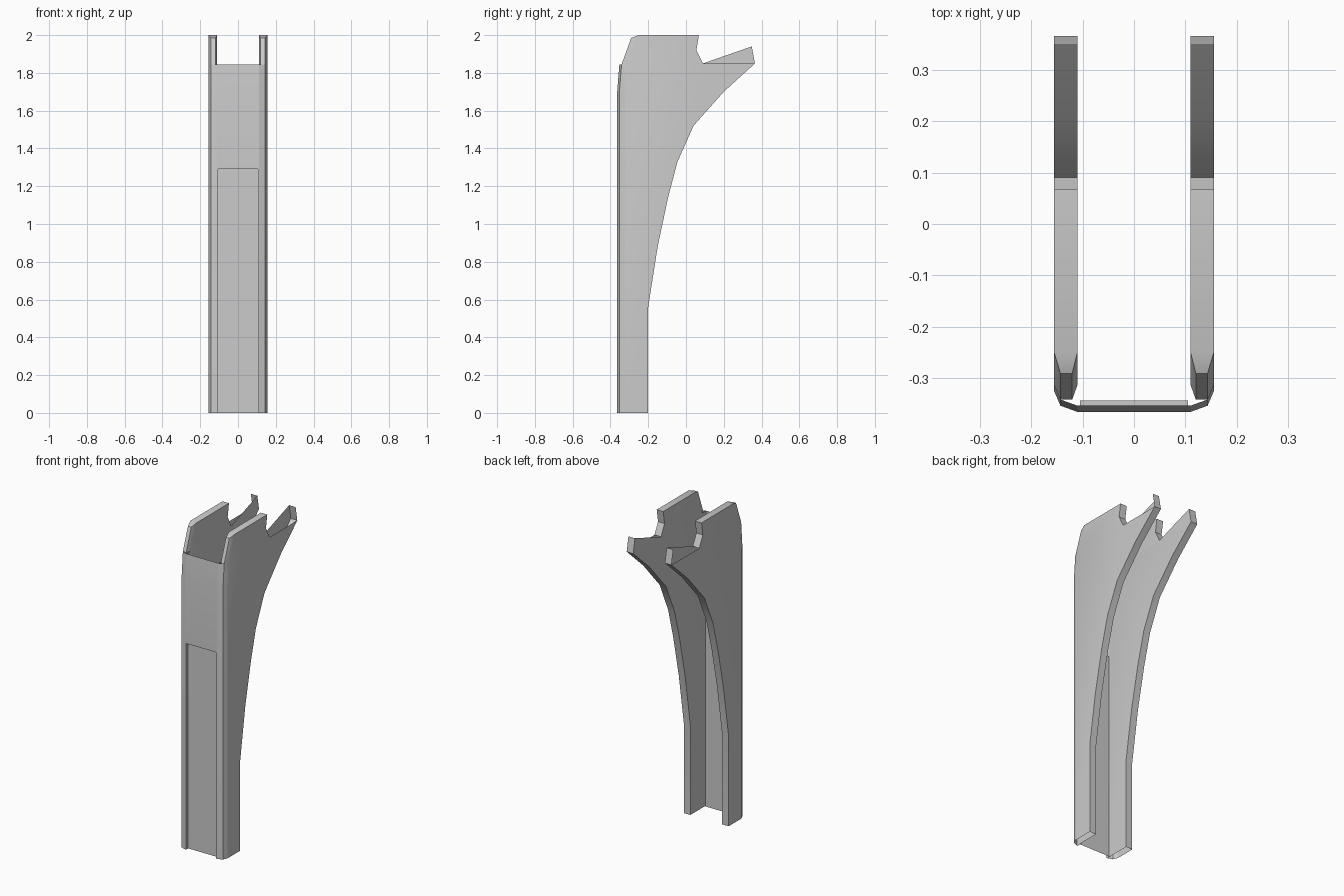
import bpy, bmesh

if "Cube" in bpy.data.objects:
    bpy.data.objects.remove(bpy.data.objects["Cube"])

XO, XM, XN, XI = 0.155, 0.143, 0.12, 0.11   # outer side, outer bevel, inner bevel, inner side
RX, RZ, RY = 0.105, 1.29, -0.343            # recess half width, height, depth

# front edge (y, z) and the plate part of it
LOW = [(-0.365, 0), (-0.365, 1.69), (-0.353, 1.845)]
# back edge running up from the foot, then tip and notch
BACK = [(-0.2, 0), (-0.2, 0.56), (-0.15, 0.88), (-0.095, 1.14), (-0.045, 1.33),
        (0.04, 1.52), (0.2, 1.70), (0.365, 1.85), (0.348, 1.94)]
NOTCH = [(0.09, 1.85), (0.055, 1.92), (0.068, 2.0), (-0.25, 2.0)]


def face(bm, pts):
    bm.faces.new([bm.verts.new(p) for p in pts])


def loft(bm, a, b):
    for i in range(len(a) - 1):
        face(bm, [a[i], a[i + 1], b[i + 1], b[i]])


def finish(bm, name):
    bmesh.ops.remove_doubles(bm, verts=bm.verts, dist=0.0005)
    bmesh.ops.recalc_face_normals(bm, faces=bm.faces)
    me = bpy.data.meshes.new(name)
    bm.to_mesh(me)
    bm.free()
    ob = bpy.data.objects.new(name, me)
    bpy.context.collection.objects.link(ob)
    mod = ob.modifiers.new("mirror", 'MIRROR')
    mod.use_axis[0] = True
    bpy.ops.object.select_all(action='DESELECT')
    ob.select_set(True)
    bpy.context.view_layer.objects.active = ob
    bpy.ops.object.shade_smooth_by_angle(angle=0.4)


def at(x, pts, dy=0):
    return [(x, y + dy, z) for y, z in pts]


# Side walls: hollow, with an open trough on top of the bracket tip
bm = bmesh.new()
outer_front, inner_front = at(XO, LOW, 0.04), at(XI, LOW)
outer_back = BACK[:-1]                      # outer skin stops level at the trough
face(bm, at(XO, outer_back + NOTCH) + outer_front[::-1])
face(bm, at(XI, BACK + NOTCH) + [(XI, -0.313, 1.845)] + inner_front[::-1])
loft(bm, at(XO, BACK), at(XI, BACK))
loft(bm, at(XO, NOTCH), at(XI, NOTCH))
# bevelled front corner below the plate top
loft(bm, outer_front, at(XM, LOW, 0.012))
loft(bm, at(XM, LOW, 0.012), inner_front)
# bevelled nose above the plate top
low = [(XO, -0.313, 1.845), (XM, -0.341, 1.845), (XN, -0.341, 1.845), (XI, -0.313, 1.845)]
high = [(XO, -0.25, 2), (XM, -0.29, 1.985), (XN, -0.29, 1.985), (XI, -0.25, 2)]
loft(bm, low, high)
face(bm, high)
finish(bm, "side_walls")

# Front plate with a recessed lower panel
bm = bmesh.new()
yf = -0.365
upper = [(yf, RZ), (yf, 1.69), (-0.353, 1.845)]
loft(bm, at(0, upper), at(XI, upper))
face(bm, [(RX, yf, 0), (XI, yf, 0), (XI, yf, RZ), (RX, yf, RZ)])
face(bm, [(0, RY, 0), (RX, RY, 0), (RX, RY, RZ), (0, RY, RZ)])
face(bm, [(RX, yf, 0), (RX, RY, 0), (RX, RY, RZ), (RX, yf, RZ)])
face(bm, [(0, yf, RZ), (RX, yf, RZ), (RX, RY, RZ), (0, RY, RZ)])
finish(bm, "front_plate")
